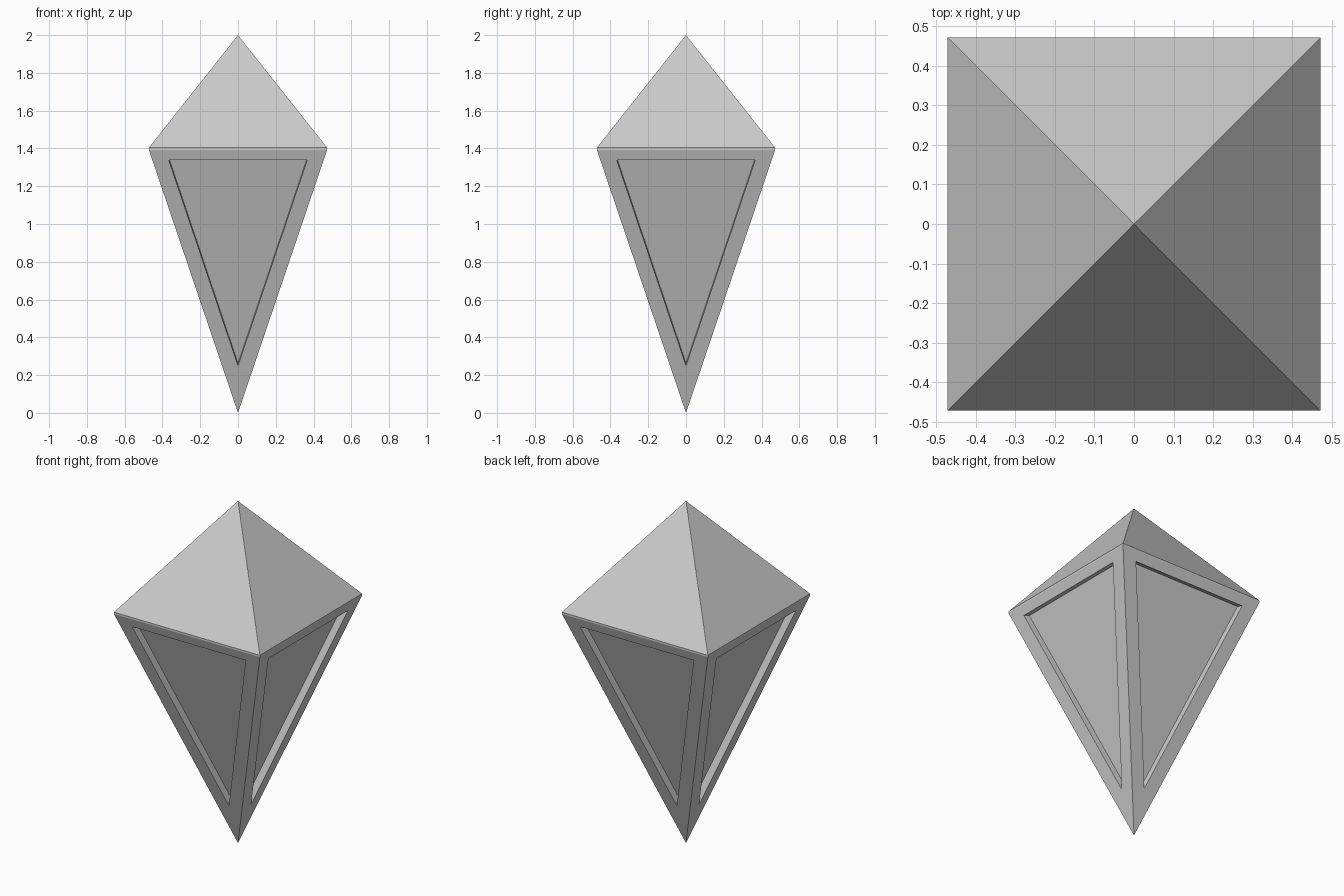
import bpy, bmesh
from math import pi
from mathutils import Vector, Matrix

if "Cube" in bpy.data.objects:
    bpy.data.objects.remove(bpy.data.objects["Cube"])

W = 0.472          # half width at the waist
Z_LOW, Z_HIGH = 1.393, 1.404
DEPTH = 0.04       # panel recess


def make_object(name, bm):
    bmesh.ops.remove_doubles(bm, verts=bm.verts, dist=1e-5)
    bmesh.ops.recalc_face_normals(bm, faces=bm.faces)
    mesh = bpy.data.meshes.new(name)
    bm.to_mesh(mesh)
    bm.free()
    obj = bpy.data.objects.new(name, mesh)
    bpy.context.collection.objects.link(obj)


def face(bm, points):
    bm.faces.new([bm.verts.new(p) for p in points])


def on_side(x, z):
    # point on the sloping front side of the lower body
    return Vector((x, -W * z / Z_LOW, z))


# Lower body: inverted pyramid with a recessed triangle on each side
bm = bmesh.new()
inward = Vector((0, Z_LOW, W)).normalized() * DEPTH
outer = [on_side(-W, Z_LOW), on_side(W, Z_LOW), on_side(0, 0)]
rim = [on_side(-0.367, 1.34), on_side(0.367, 1.34), on_side(0, 0.25)]
floor = [p + inward for p in rim]
for k in range(4):
    rot = Matrix.Rotation(k * pi / 2, 3, 'Z')
    o, r, f = ([rot @ p for p in ring] for ring in (outer, rim, floor))
    for a, b in ((o, r), (r, f)):
        for i in range(3):
            j = (i + 1) % 3
            face(bm, (a[i], a[j], b[j], b[i]))
    face(bm, f)
make_object("lower_body", bm)

# Cap: thin waist band and upper pyramid
bm = bmesh.new()
for k in range(4):
    rot = Matrix.Rotation(k * pi / 2, 3, 'Z')
    a, b = Vector((-W, -W, Z_HIGH)), Vector((W, -W, Z_HIGH))
    drop = Vector((0, 0, Z_LOW - Z_HIGH))
    face(bm, [rot @ p for p in (a, b, Vector((0, 0, 2)))])
    face(bm, [rot @ p for p in (a + drop, b + drop, b, a)])
make_object("upper_cap", bm)
